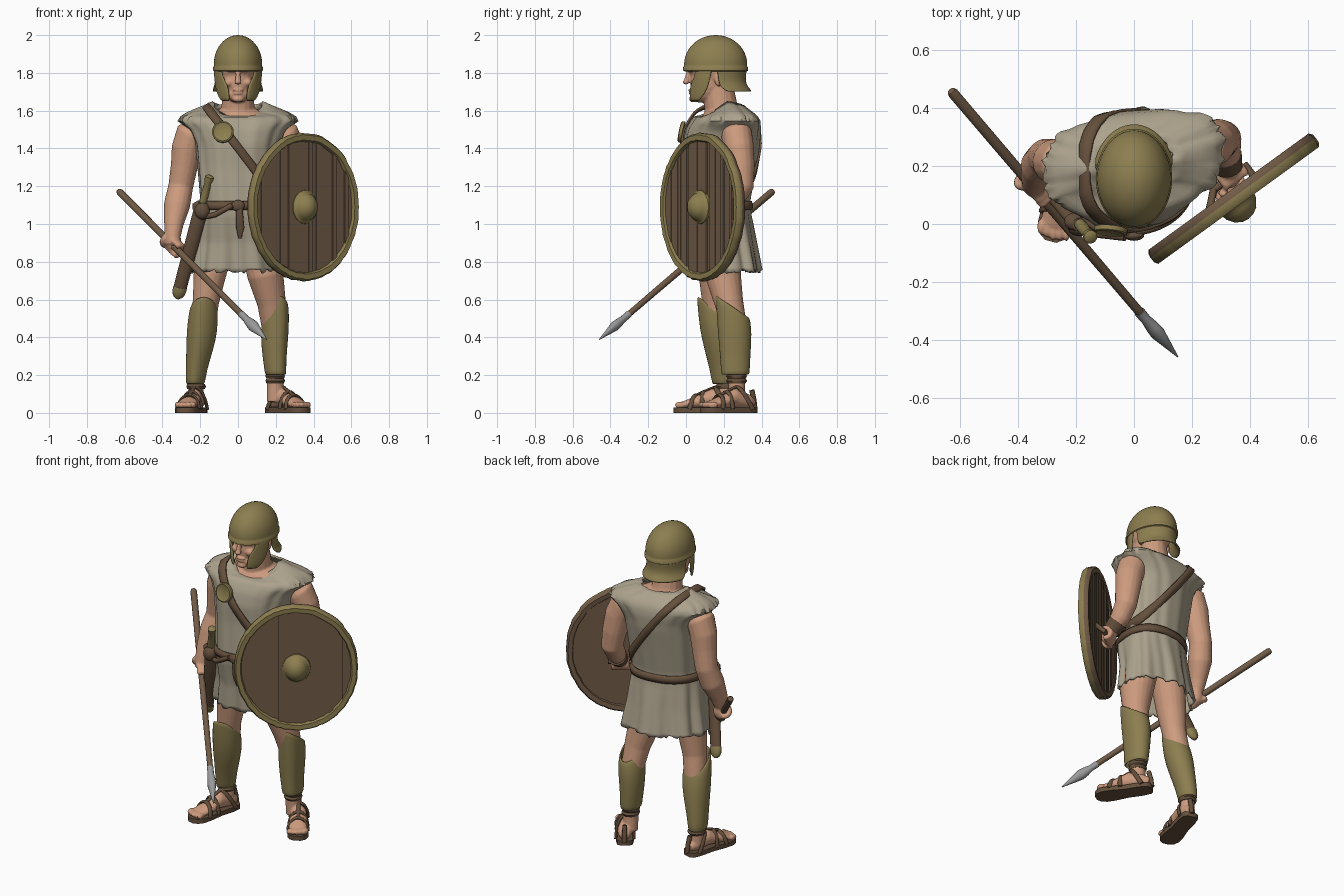
import bpy, bmesh, math, random
from mathutils import Vector, Matrix

if "Cube" in bpy.data.objects:
    bpy.data.objects.remove(bpy.data.objects["Cube"])
random.seed(4)
V, pi = Vector, math.pi


def mat(name, r, g, b):
    m = bpy.data.materials.new(name)
    m.diffuse_color = (r, g, b, 1)
    m.use_nodes = True
    m.node_tree.nodes["Principled BSDF"].inputs["Base Color"].default_value = m.diffuse_color
    return m


BRONZE = mat("aged bronze", 0.265, 0.21, 0.08)
CLOTH = mat("undyed cloth", 0.41, 0.36, 0.265)
SKIN = mat("skin", 0.61, 0.33, 0.21)
LEATHER = mat("brown leather", 0.13, 0.08, 0.046)
WOOD = mat("dark wood", 0.165, 0.104, 0.062)
STEEL = mat("grey steel", 0.32, 0.32, 0.32)


def finish(name, bm, mats, voxel=0, thick=0, sub=0, angle=50):
    bmesh.ops.remove_doubles(bm, verts=bm.verts, dist=1e-5)
    bmesh.ops.recalc_face_normals(bm, faces=bm.faces)
    me = bpy.data.meshes.new(name)
    bm.to_mesh(me)
    bm.free()
    for m in (mats if isinstance(mats, list) else [mats]):
        me.materials.append(m)
    ob = bpy.data.objects.new(name, me)
    bpy.context.collection.objects.link(ob)
    bpy.ops.object.select_all(action='DESELECT')
    ob.select_set(True)
    bpy.context.view_layer.objects.active = ob
    bpy.ops.object.shade_smooth_by_angle(angle=math.radians(angle))
    if thick:
        s = ob.modifiers.new("thickness", 'SOLIDIFY')
        s.thickness, s.offset = thick, 0
    if sub:
        s = ob.modifiers.new("round", 'SUBSURF')
        s.levels = s.render_levels = sub
    if voxel:
        r = ob.modifiers.new("fuse", 'REMESH')
        r.mode, r.voxel_size, r.use_smooth_shade = 'VOXEL', voxel, True
        s = ob.modifiers.new("soften", 'SMOOTH')
        s.factor, s.iterations = 0.5, 4
    return ob


def tube(bm, pts, radii, n=16, ref=None):
    """Closed tube along points; each radius is a number or a (side, depth) pair."""
    pts = [V(p) for p in pts]
    if not isinstance(radii, (list, tuple)):
        radii = [radii] * len(pts)
    if ref is None:
        ref = V((0, 0, 1)) if abs((pts[-1] - pts[0]).normalized().y) > 0.8 else V((0, 1, 0))
    rings = []
    for i, p in enumerate(pts):
        t = (pts[min(i + 1, len(pts) - 1)] - pts[max(i - 1, 0)]).normalized()
        s = t.cross(ref).normalized()
        u = s.cross(t)
        ra, rb = radii[i] if isinstance(radii[i], tuple) else (radii[i], radii[i])
        rings.append([bm.verts.new(p + s * ra * math.cos(k * 2 * pi / n) + u * rb * math.sin(k * 2 * pi / n))
                      for k in range(n)])
    for a, b in zip(rings, rings[1:]):
        for k in range(n):
            bm.faces.new((a[k], a[(k + 1) % n], b[(k + 1) % n], b[k]))
    bm.faces.new(rings[0])
    bm.faces.new(rings[-1])


def ball(bm, c, s):
    bmesh.ops.create_uvsphere(bm, u_segments=20, v_segments=12, radius=1,
                              matrix=Matrix.Translation(c) @ Matrix.Diagonal((*s, 1)))


def lathe(bm, profile, m, n=64, closed=False, wobble=0):
    jag = [1 + random.uniform(-wobble, wobble) for _ in range(n)]
    rings = [[bm.verts.new(m @ V((r * jag[k] * math.cos(k * 2 * pi / n), r * jag[k] * math.sin(k * 2 * pi / n),
                                  z))) for k in range(n)] for r, z in profile]
    for a, b in zip(rings, rings[1:] + rings[:1] if closed else rings[1:]):
        for k in range(n):
            bm.faces.new((a[k], a[(k + 1) % n], b[(k + 1) % n], b[k]))


def sheet(name, rows, m, thick, closed=False, sub=0):
    bm = bmesh.new()
    g = [[bm.verts.new(p) for p in r] for r in rows]
    n = len(g[0])
    for a, b in zip(g, g[1:]):
        for k in range(n if closed else n - 1):
            bm.faces.new((a[k], a[(k + 1) % n], b[(k + 1) % n], b[k]))
    return finish(name, bm, m, thick=thick, sub=sub)


# Torso sections: z, centre y, half width, half depth
SEC = [(.75, .2, .247, .185), (.9, .185, .22, .175), (1.05, .157, .2, .176), (1.12, .155, .192, .173),
       (1.3, .175, .207, .183), (1.42, .185, .217, .195), (1.5, .195, .25, .188), (1.55, .205, .31, .168),
       (1.59, .205, .262, .142), (1.62, .205, .185, .115), (1.645, .205, .13, .095)]


def sec(z, back):
    z = min(max(z, .75), 1.645)
    e = .85 - (.25 * max(0, 1 - abs(z - 1.55) / .1) if back else 0)  # squarer shoulder blades
    e += .15 * min(1, max(0, 1.05 - z) / .15)  # rounder skirt
    for a, b in zip(SEC, SEC[1:]):
        if z <= b[0]:
            f = (z - a[0]) / (b[0] - a[0])
            return [a[i] + (b[i] - a[i]) * f for i in (1, 2, 3)] + [e]


def hull(z, a, off=0):
    c, s = math.cos(a), math.sin(a)
    cy, rx, ry, e = sec(z, s > 0)
    x = math.copysign(abs(c) ** e, c) * (rx + off)
    return V((x, cy + math.copysign(abs(s) ** e, s) * (ry + off) + .12 * x, z))


def surf(x, z, side, off):
    cy, rx, ry, e = sec(z, side > 0)
    u = min(abs(x) / (rx + off), 1)
    return V((x, cy + side * (ry + off) * (1 - u ** (2 / e)) ** (e / 2) + .12 * x, z))


# Tunic with folds, ragged hem and dipped neckline
rows, N = [], 96
for i in range(46):
    z = .75 + .895 * i / 45
    row = []
    for k in range(N):
        a = 2 * pi * k / N
        low = max(0, 1.08 - z) / .33
        fold = (.004 + .007 * low) * (math.sin(9 * a + 1.5 * math.sin(2 * a)) + .5 * math.sin(17 * a + 3 * z))
        p = hull(z, a, fold + (random.uniform(-.008, .01) if 1.53 < z < 1.57 and abs(math.cos(a)) > .8 else 0))
        if z > 1.56:
            p.z -= (z - 1.56) * (.9 * max(0, -math.sin(a)) + .25 * max(0, math.sin(a)))
        if i == 0:
            p.z += random.uniform(-.012, .012)
        row.append(p)
    rows.append(row)
sheet("tunic", rows, CLOTH, .012, closed=True)

# Belt with tail and sword hanger, then the baldric and its medallion
sheet("belt", [[hull(z, 2 * pi * k / 64, o) for k in range(64)] for z, o in
               ((1.075, .01), (1.097, .016), (1.12, .01))], LEATHER, .014, closed=True)
bm = bmesh.new()
tube(bm, [(.01, -.035, 1.12), (.008, -.045, 1.06), (.012, -.035, .98), (.01, -.02, .925)],
     [(.018, .012), (.018, .01), (.022, .01), (.008, .006)])
tube(bm, [(-.21, .02, 1.03), (-.12, -.035, 1.05), (-.03, -.045, 1.1)], .014)
ball(bm, (0, -.04, 1.097), (.035, .018, .03))
ball(bm, (-.19, -.01, 1.07), (.04, .032, .045))
finish("belt_knot_and_tail", bm, LEATHER)

xs = [-.17 + .37 * i / 30 for i in range(31)]
loop = [(x, -1) for x in xs] + [(x, 1) for x in reversed(xs)]
sheet("baldric", [[surf(x + .017 * e, 1.625 - 1.3 * (x + .17) + .013 * e, s, .014) for x, s in loop]
                  for e in (-1, 0, 1)], LEATHER, .012, closed=True)
bm = bmesh.new()
d = V((-.1, -1, .2))
lathe(bm, [(0, .008), (.045, .008), (.05, .012), (.057, .008), (.057, -.008), (0, -.01)],
      Matrix.Translation(surf(-.08, 1.487, -1, .022)) @ d.to_track_quat('Z', 'Y').to_matrix().to_4x4(), 32)
finish("medallion", bm, BRONZE)

# Head and neck
bm = bmesh.new()
ball(bm, (0, .205, 1.55), (.19, .13, .07))
tube(bm, [(0, .2, 1.52), (0, .185, 1.62), (0, .165, 1.74)], [(.12, .11), (.088, .088), (.078, .083)])
for c, s in [((0, .155, 1.83), (.1, .14, .13)), ((0, .12, 1.755), (.085, .098, .12)),
             ((0, .075, 1.685), (.06, .053, .042)), ((0, .036, 1.815), (.066, .032, .014)),
             ((0, .026, 1.708), (.03, .014, .008)), ((0, .028, 1.692), (.026, .014, .008)),
             ((0, .036, 1.662), (.03, .02, .018)), ((0, .0, 1.752), (.019, .017, .013))]:
    ball(bm, c, s)
tube(bm, [(0, .016, 1.815), (0, .002, 1.75)], [.011, .015])
for s in (-1, 1):
    ball(bm, (s * .048, .055, 1.748), (.03, .03, .024))
    ball(bm, (s * .092, .175, 1.765), (.014, .025, .036))
finish("head_and_neck", bm, SKIN, voxel=.005)

# Helmet dome, brim, neck guard and cheek guards
bm = bmesh.new()
m = Matrix.Translation((0, .157, 0)) @ Matrix.Diagonal((.128, .167, 1, 1))
lathe(bm, [(math.sin(t * pi / 24), 1.845 + .155 * math.cos(t * pi / 24)) for t in range(13)]
      + [(1.0, 1.835), (1.03, 1.83), (1.03, 1.812), (.98, 1.808), (.92, 1.83)], m)
finish("helmet", bm, BRONZE)
rows = [[V((.126 * f * math.cos(a), .157 + .165 * f * math.sin(a), z)) for a in
         [math.radians(lo + (180 - 2 * lo) * k / 24) for k in range(25)]]
        for z, f, lo in [(1.83, .98, 2), (1.785, .93, 4), (1.75, .93, 6), (1.722, 1.01, 9), (1.7, 1.14, 20)]]
sheet("helmet_neck_guard", rows, BRONZE, .012, sub=1)
for s in (-1, 1):
    rows = [[V((s * rx * math.cos(a), .145 - .135 * math.sin(a), z)) for a in
             [math.radians(lo + (hi - lo) * k / 8) for k in range(9)]]
            for z, rx, lo, hi in [(1.83, .122, 2, 44), (1.78, .121, 6, 46), (1.74, .119, 10, 62),
                                  (1.69, .114, 18, 66), (1.65, .104, 36, 64)]]
    sheet("cheek_guard", rows, BRONZE, .014, sub=1)

# Spear held in the right hand
S0, S1 = V((-.632, .46, 1.175)), V((.152, -.46, .388))
P = lambda t: S0.lerp(S1, t)
bm = bmesh.new()
tube(bm, [P(0), P(.01), P(.4), P(.85)], [.014, .019, .018, .016])
finish("spear_shaft", bm, WOOD)
bm = bmesh.new()
tube(bm, [P(.83), P(.86), P(.885), P(.91), P(.95), P(1)],
     [.019, .018, (.026, .022), (.03, .024), (.018, .014), .002], 12)
finish("spear_head", bm, STEEL, angle=40)


def grip(bm, c, axis, start):
    """Four curled fingers and a thumb around an axis."""
    axis = axis.normalized()
    s = axis.cross(V((0, 0, 1))).normalized()
    u = s.cross(axis)
    for i in range(5):
        o = axis * ((i - 2) * .025)
        arc = [start + math.radians(a) * (-.7 if i == 0 else 1) for a in range(0, 241, 30)]
        tube(bm, [c + o + (s * math.cos(a) + u * math.sin(a)) * .033 for a in arc], .016, 10, axis)


# Arms and hands
hand_r, hand_l = P(.365), V((.332, .16, 1.035))
SN, SU = V((.588, -.809, 0)), V((.809, .588, 0))
bm = bmesh.new()
tube(bm, [(-.2, .2, 1.505), (-.25, .21, 1.475), (-.272, .215, 1.4), (-.284, .222, 1.31), (-.303, .23, 1.2),
          (-.323, .2, 1.1), (-.34, .16, 1.0), (-.345, .14, .94), hand_r],
     [.06, .083, .08, .072, .066, .07, .052, .043, .035])
ball(bm, hand_r + V((.005, .018, .015)), (.042, .042, .055))
grip(bm, hand_r, S1 - S0, .8)
finish("right_arm", bm, SKIN, voxel=.007)
bm = bmesh.new()
tube(bm, [(.2, .25, 1.505), (.242, .268, 1.475), (.272, .28, 1.4), (.292, .292, 1.3), (.308, .295, 1.2),
          (.312, .25, 1.13), (.324, .205, 1.08), hand_l], [.06, .083, .08, .072, .064, .058, .044, .037])
ball(bm, hand_l, (.036, .036, .042))
grip(bm, hand_l, SU, .8)
finish("left_arm", bm, SKIN, voxel=.007)
bm = bmesh.new()
tube(bm, [(.316, .235, 1.108), (.326, .195, 1.07)], [.058, .05])
finish("wrist_wrap", bm, LEATHER)

# Shield: planks, rim, boss and handle
SC = V((.345, .088, 1.09))
M = Matrix.Translation(SC) @ Matrix((SU, V((0, 0, 1)), SN)).transposed().to_4x4() @ Matrix.Diagonal((.9, 1, 1, 1))
bm = bmesh.new()
for i in range(26):
    x0, x1 = -.376 + .752 * i / 26, -.376 + .752 * (i + 1) / 26
    top = .012 + random.uniform(-.006, .006)
    f = [[bm.verts.new(M @ V((x, s * math.sqrt(max(.378 ** 2 - x * x, 0)), z))) for x, s in
          ((x0, -1), (x1, -1), (x1, 1), (x0, 1))] for z in (-.02 + random.uniform(-.004, .004), top)]
    bm.faces.new(f[0])
    bm.faces.new(f[1])
    for k in range(4):
        bm.faces.new((f[0][k], f[0][(k + 1) % 4], f[1][(k + 1) % 4], f[1][k]))
finish("shield_planks", bm, WOOD, angle=5)
bm = bmesh.new()
lathe(bm, [(.352, -.027), (.38, -.03), (.39, -.018), (.392, -.004), (.391, .016), (.382, .029), (.354, .028),
           (.346, .012), (.346, -.015)], M, 96, closed=True, wobble=.007)
for f in bm.faces:
    f.material_index = int((f.calc_center_median() - SC).dot(SN) < -.006)
finish("shield_rim", bm, [BRONZE, WOOD])
bm = bmesh.new()
lathe(bm, [(.09, .008), (.088, .02), (.076, .026), (.07, .045), (.05, .07), (.025, .083), (0, .087)], M, 40)
finish("shield_boss", bm, BRONZE)
bm = bmesh.new()
tube(bm, [SC - SU * .1 - SN * .01, hand_l - SU * .07, hand_l, hand_l + SU * .07, SC + SU * .1 - SN * .01], .014)
finish("shield_handle", bm, LEATHER)

# Sheathed short sword
A, B = V((-.15, -.045, 1.25)), V((-.322, .16, .605))
Q = lambda t: A.lerp(B, t)
bm = bmesh.new()
tube(bm, [Q(.27), Q(.29), Q(.6), Q(.92)], [(.034, .022), (.038, .026), (.037, .024), (.035, .022)])
tube(bm, [Q(.21), Q(.24), Q(.28)], [(.03, .025), (.05, .032), (.045, .03)])
finish("scabbard", bm, LEATHER)
bm = bmesh.new()
tube(bm, [Q(-.01), Q(0), Q(.03), Q(.05), Q(.14), Q(.23)], [.014, .024, .023, .018, .021, .02])
tube(bm, [Q(.905), Q(.92), Q(.96), Q(.985), Q(1)], [(.036, .024), (.037, .025), (.034, .022), (.024, .016), .01])
finish("sword_hilt_and_chape", bm, BRONZE)

# Legs, feet, greaves and sandals
LEGS = [("right", [(-.1, .17, .97), (-.15, .152, .73), (-.17, .155, .59), (-.188, .175, .45), (-.207, .192, .3),
                   (-.222, .21, .14), (-.22, .21, .06)], [.105, .086, .07, .066, .054, .04, .042],
         [(.15, -.226, .208, .045, .056), (.22, -.222, .202, .049, .06), (.33, -.203, .185, .065, .072),
          (.43, -.19, .168, .077, .082), (.53, -.184, .153, .071, .078), (.555, -.18, .147, .065, .076)],
         V((-.2, .275, 0)), V((-.288, -.06, 0))),
        ("left", [(.1, .2, .97), (.145, .195, .73), (.178, .228, .58), (.192, .258, .45), (.194, .262, .3),
                  (.197, .268, .14), (.197, .272, .06)], [.105, .096, .076, .066, .052, .044, .044],
         [(.2, .199, .263, .051, .068), (.25, .196, .263, .053, .07), (.33, .192, .262, .061, .075),
          (.43, .194, .26, .069, .083), (.53, .2, .252, .064, .083), (.565, .203, .246, .057, .082)],
         V((.172, .365, 0)), V((.355, .085, 0)))]
for side, pts, rad, gr, heel, toe in LEGS:
    d = (toe - heel).normalized()
    w = V((d.y, -d.x, 0))
    F = lambda t, o=0, z=0: heel.lerp(toe, t) + w * o + V((0, 0, z))
    bm = bmesh.new()
    tube(bm, pts, rad, 20)
    tube(bm, [F(.04, 0, .05), F(.15, 0, .06), F(.4, 0, .08), F(.62, 0, .058), F(.85, 0, .042)],
         [(.028, .025), (.042, .04), (.046, .05), (.053, .034), (.052, .02)], ref=V((0, 0, 1)))
    for i in range(5):
        o = (i - 2) * .0225
        ball(bm, F(.91 - abs(o) * .6, o, .042), (.0135, .028, .018))
    finish(side + "_leg", bm, SKIN, voxel=.006)
    # Greave rises to a point over the knee
    rows = []
    for j, (z, x, y, rx, ry) in enumerate(gr):
        k = (0, 0, 0, .01, .04, .06)[j]
        ring = []
        for i in range(24):
            a = 2 * pi * i / 24
            p = V((math.cos(a) * rx, math.sin(a) * ry, 0))
            ridge = max(0, p.normalized().dot(d)) ** 6 * .01
            ring.append(V((x, y, z)) + p + d * ridge - V((0, 0, math.sin(a) * k)))
        rows.append(ring)
    sheet(side + "_greave", rows, BRONZE, .012, closed=True, sub=1)
    # Sole outline extruded upward
    bm = bmesh.new()
    prof = [(0, .024), (.04, .044), (.2, .052), (.45, .05), (.7, .06), (.85, .06), (.95, .045), (1, .02)]
    out = [F(t, h) for t, h in prof] + [F(t, -h) for t, h in reversed(prof)]
    face = bm.faces.new([bm.verts.new(p) for p in out])
    up = bmesh.ops.extrude_face_region(bm, geom=[face])
    bmesh.ops.translate(bm, vec=(0, 0, .028), verts=[v for v in up["geom"] if isinstance(v, bmesh.types.BMVert)])
    # Straps over the foot and around the ankle
    for t0, t1, h, hw in [(.14, .34, .138, .052), (.52, .54, .112, .054), (.72, .67, .094, .058)]:
        tube(bm, [F(t0 + (t1 - t0) * math.sin(a), hw * math.cos(a), .02 + (h - .02) * math.sin(a)) for a in
                  [pi * i / 12 for i in range(13)]], [(.009, .013)] * 13, 8, d)
    tube(bm, [F(.67, 0, .092), F(.54, 0, .112), F(.36, 0, .137)], [(.011, .008)] * 3, 8, V((0, 0, 1)))
    tube(bm, [F(.0, 0, .02), F(.02, 0, .07), F(.06, 0, .12)], .014, 8, w)
    c = V(pts[5])
    for z in ((.14,) if side == "right" else (.17, .195)):
        tube(bm, [V((c.x, c.y, z - .014)), V((c.x, c.y, z)), V((c.x, c.y, z + .014))],
             [.046, (.052, .056), .046], 20)
    finish(side + "_sandal", bm, LEATHER)
